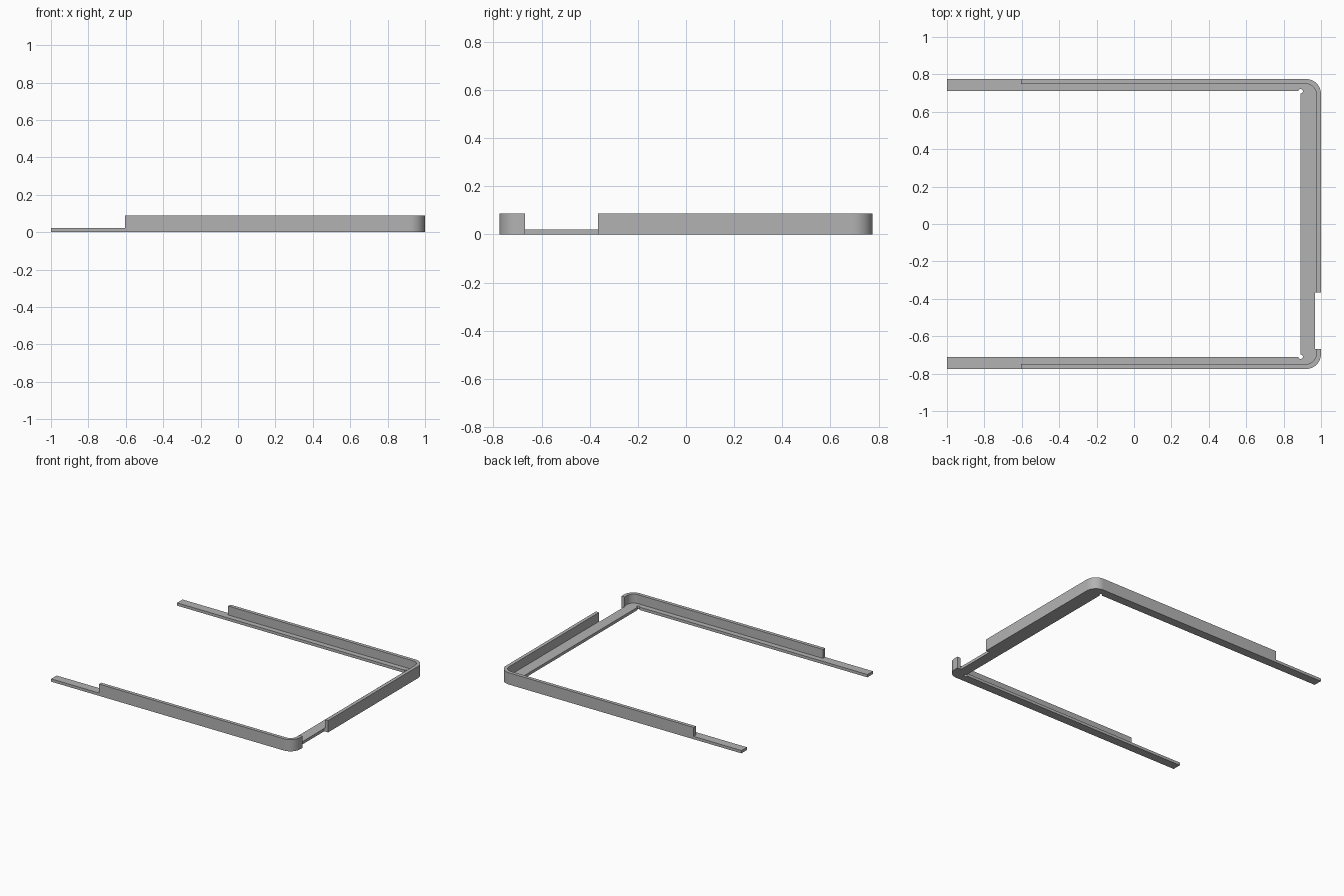
import bpy, bmesh, math

if "Cube" in bpy.data.objects:
    bpy.data.objects.remove(bpy.data.objects["Cube"])

X, Y = 1.0, 0.775            # outer half extents
R, T = 0.08, 0.026           # outer corner radius, wall thickness
FLANGE_Z, WALL_Z = 0.021, 0.088
IN_X, IN_Y = 0.891, 0.71     # inner edge of the flange
WALL_X = -0.605              # free end of the side walls
GAP = (-0.668, -0.366)       # opening in the right-hand wall
GAP_X = 0.968

grey = bpy.data.materials.new("grey")
grey.diffuse_color = (0.45, 0.45, 0.45, 1)
grey.use_nodes = True
grey.node_tree.nodes["Principled BSDF"].inputs["Base Color"].default_value = grey.diffuse_color


def arc(cx, cy, r, a0, a1, n=12):
    return [(cx + r * math.cos(math.radians(a0 + (a1 - a0) * i / n)),
             cy + r * math.sin(math.radians(a0 + (a1 - a0) * i / n))) for i in range(n + 1)]


def mirror_y(points):
    return [(x, -y) for x, y in reversed(points)]


def prism(name, outline, z0, z1, bottom=True):
    """Extrude a counter-clockwise outline from z0 up to z1."""
    bm = bmesh.new()
    lo = [bm.verts.new((x, y, z0)) for x, y in outline]
    hi = [bm.verts.new((x, y, z1)) for x, y in outline]
    n = len(outline)
    bm.faces.new(hi)
    if bottom:
        bm.faces.new(lo[::-1])
    for i in range(n):
        j = (i + 1) % n
        bm.faces.new((lo[i], lo[j], hi[j], hi[i]))
    mesh = bpy.data.meshes.new(name)
    bm.to_mesh(mesh)
    bm.free()
    mesh.materials.append(grey)
    obj = bpy.data.objects.new(name, mesh)
    bpy.context.collection.objects.link(obj)
    bpy.context.view_layer.objects.active = obj
    obj.select_set(True)
    bpy.ops.object.shade_smooth_by_angle(angle=math.radians(30))
    obj.select_set(False)


# Flat U-shaped flange with a notch at the gap and relief cuts in the inner corners
outer = arc(X - R, Y - R, R, 0, 90)
relief = arc(IN_X, IN_Y, 0.012, 180, -90)
flange = ([(-X, -Y)] + mirror_y(outer)
          + [(X, GAP[0]), (GAP_X, GAP[0]), (GAP_X, GAP[1]), (X, GAP[1])]
          + outer + [(-X, Y), (-X, IN_Y)] + relief + mirror_y(relief) + [(-X, -IN_Y)])
prism("flange", flange, 0, FLANGE_Z)


# Upright walls, each wrapping one rounded corner
def wall(end_y):
    inner = arc(X - R, Y - R, R - T, 90, 0)
    return [(X, end_y)] + outer + [(WALL_X, Y), (WALL_X, Y - T)] + inner + [(X - T, end_y)]


prism("back_wall", wall(GAP[1]), FLANGE_Z, WALL_Z, bottom=False)
prism("front_wall", mirror_y(wall(-GAP[0])), FLANGE_Z, WALL_Z, bottom=False)
